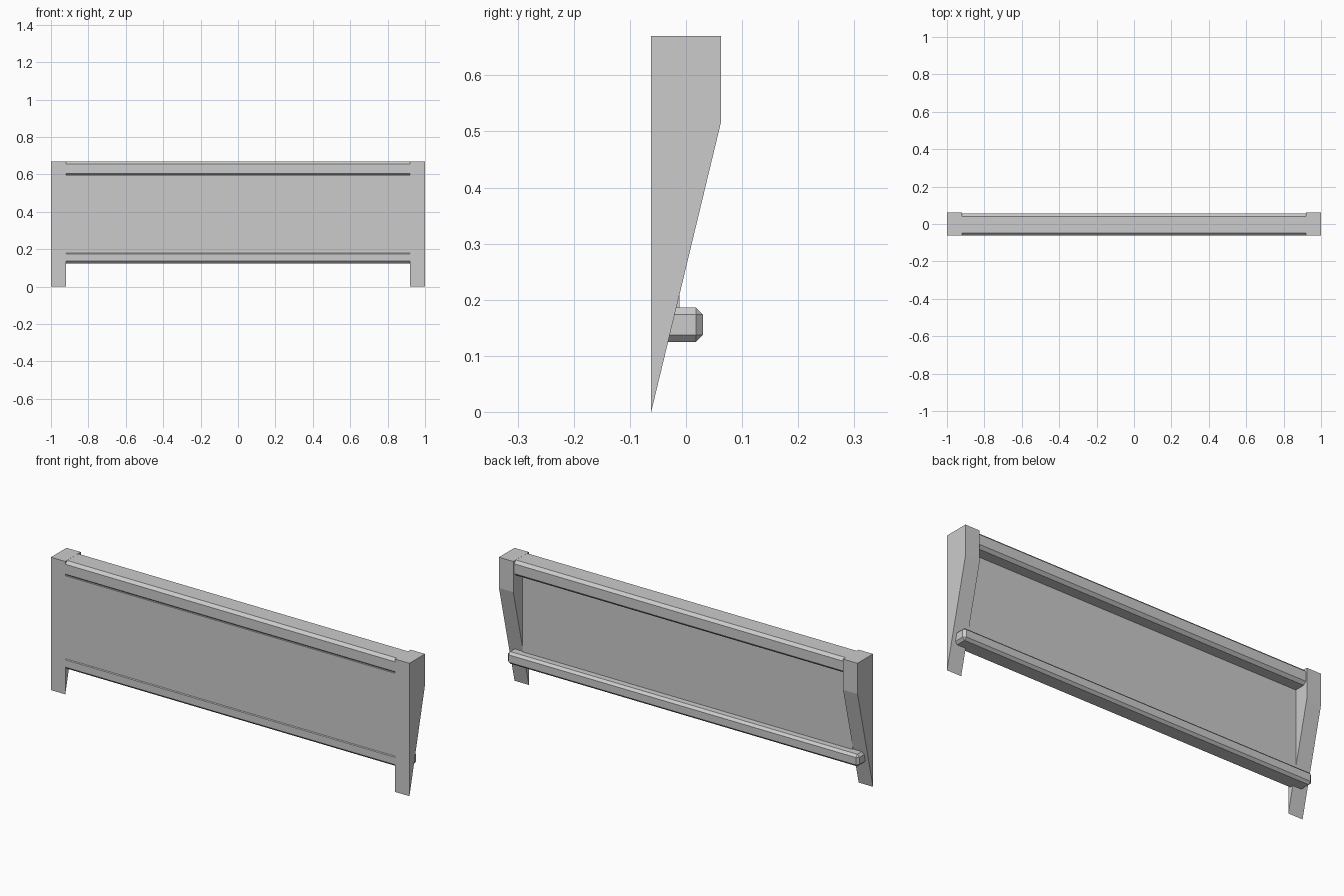
import bpy
import bmesh

if "Cube" in bpy.data.objects:
    bpy.data.objects.remove(bpy.data.objects["Cube"])


def finish(name, bm):
    bmesh.ops.recalc_face_normals(bm, faces=bm.faces[:])
    mesh = bpy.data.meshes.new(name)
    bm.to_mesh(mesh)
    bm.free()
    obj = bpy.data.objects.new(name, mesh)
    bpy.context.collection.objects.link(obj)
    return obj


def box(name, half_x, y0, y1, z0, z1, chamfer=0.0):
    """Box centred on x, with optional flat chamfered edges."""
    bm = bmesh.new()
    bmesh.ops.create_cube(bm, size=1)
    for v in bm.verts:
        v.co.x *= 2 * half_x
        v.co.y = y1 if v.co.y > 0 else y0
        v.co.z = z1 if v.co.z > 0 else z0
    obj = finish(name, bm)
    if chamfer:
        bevel = obj.modifiers.new("chamfer", 'BEVEL')
        bevel.width = chamfer
        bevel.segments = 1
    return obj


def post(name, side):
    """Tapered side profile extruded across the post's width."""
    profile = [(-0.062, 0), (0.062, 0.515), (0.062, 0.67), (-0.062, 0.67)]
    bm = bmesh.new()
    face = bm.faces.new([bm.verts.new((side * 0.92, y, z)) for y, z in profile])
    ext = bmesh.ops.extrude_face_region(bm, geom=[face], use_keep_orig=True)
    for v in ext["geom"]:
        if isinstance(v, bmesh.types.BMVert):
            v.co.x = side
    return finish(name, bm)


# Tapered end posts
post("left_post", -1)
post("right_post", 1)

# Flat panel, flush with the front of the posts
box("panel", 0.92, -0.062, -0.012, 0.18, 0.598)

# Chamfered rails running into the posts
box("top_rail", 0.98, -0.0615, 0.055, 0.592, 0.6695, 0.014)
box("bottom_rail", 0.98, -0.0615, 0.03, 0.125, 0.186, 0.012)
